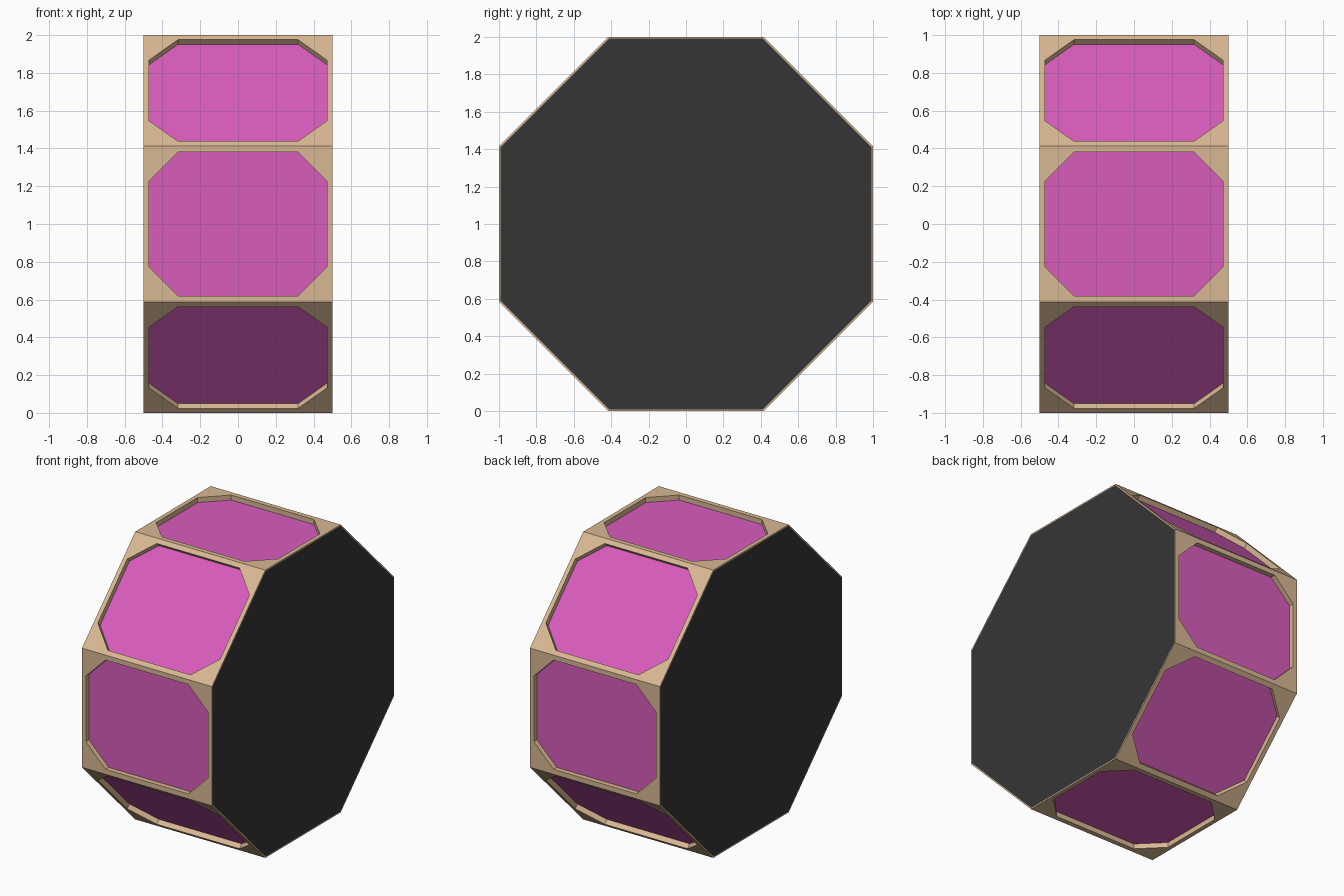
import bpy, bmesh, math
from mathutils import Vector

if "Cube" in bpy.data.objects:
    bpy.data.objects.remove(bpy.data.objects["Cube"])

N = 8
HW = 0.5                             # half width along x
HS = math.tan(math.pi / N)           # half side of octagon, apothem 1
DEPTH = 0.035
RIM = 0.008
PX, PS, CH = 0.47, 0.38, 0.152       # panel half sizes and corner cut


def material(name, rgb):
    m = bpy.data.materials.new(name)
    m.diffuse_color = (*rgb, 1)
    m.use_nodes = True
    m.node_tree.nodes["Principled BSDF"].inputs["Base Color"].default_value = m.diffuse_color
    return m


def make_object(name, polys, mat):
    """polys: list of (points, outward direction)."""
    bm = bmesh.new()
    for pts, out in polys:
        f = bm.faces.new([bm.verts.new(p) for p in pts])
        f.normal_update()
        if f.normal.dot(out) < 0:
            f.normal_flip()
    bmesh.ops.remove_doubles(bm, verts=bm.verts, dist=1e-5)
    me = bpy.data.meshes.new(name)
    bm.to_mesh(me)
    bm.free()
    me.materials.append(mat)
    ob = bpy.data.objects.new(name, me)
    bpy.context.collection.objects.link(ob)
    return ob


def frame(a):
    """Outward normal and tangent of side at angle a."""
    return Vector((0, math.cos(a), math.sin(a))), Vector((0, -math.sin(a), math.cos(a)))


C = Vector((0, 0, 1))
X = Vector((1, 0, 0))
octo = [(PX, -PS + CH), (PX, PS - CH), (PX - CH, PS), (-PX + CH, PS),
        (-PX, PS - CH), (-PX, -PS + CH), (-PX + CH, -PS), (PX - CH, -PS)]
quad = [(HW, -HS), (HW, HS), (-HW, HS), (-HW, -HS)]

tan_mat = material("tan", (0.69, 0.48, 0.29))
pink_mat = material("pink", (0.69, 0.107, 0.50))
dark_mat = material("dark", (0.036, 0.036, 0.036))

body, panels = [], []
for i in range(N):
    n, t = frame(i * 2 * math.pi / N)

    def at(p, d=0.0):
        return C + X * p[0] + t * p[1] + n * (1 - d)

    # border around the recess: side strips and corner triangles
    for k in range(4):
        a, b = octo[2 * k], octo[2 * k + 1]
        c = octo[(2 * k + 2) % 8]
        q0, q1 = quad[k], quad[(k + 1) % 4]
        body.append(([at(q0), at(q1), at(b), at(a)], n))
        body.append(([at(b), at(q1), at(c)], n))
    # recess walls
    for k in range(8):
        a, b = octo[k], octo[(k + 1) % 8]
        inward = -(X * (a[0] + b[0]) + t * (a[1] + b[1]))
        body.append(([at(a), at(b), at(b, DEPTH), at(a, DEPTH)], inward))
    panels.append(([at(p, DEPTH) for p in octo], n))
    # thin rim around each end cap
    s = 1 - RIM
    for e in (-1, 1):
        body.append(([C + X * HW * e + (n + t * HS), C + X * HW * e + (n - t * HS),
                      C + X * HW * e + (n - t * HS) * s, C + X * HW * e + (n + t * HS) * s],
                     X * e))

make_object("drum_frame", body, tan_mat)
make_object("side_panels", panels, pink_mat)

# dark end caps
for name, e in (("right_cap", 1), ("left_cap", -1)):
    ring = []
    for i in range(N):
        n, t = frame(i * 2 * math.pi / N)
        ring.append(C + X * HW * e + (n + t * HS) * (1 - RIM))
    make_object(name, [(ring, X * e)], dark_mat)
